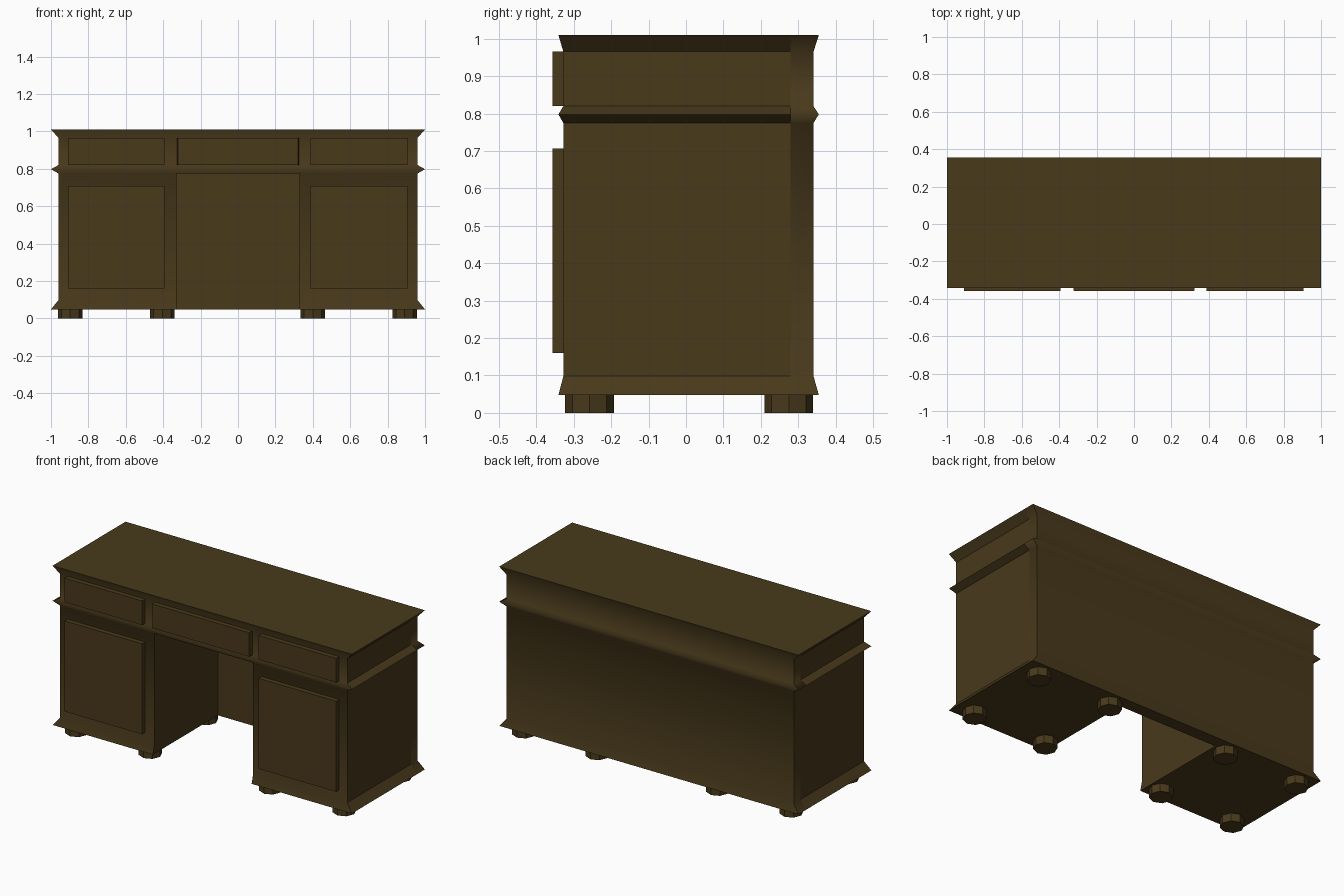
import bpy, bmesh
from math import cos, sin, pi

if "Cube" in bpy.data.objects:
    bpy.data.objects.remove(bpy.data.objects["Cube"])

wood = bpy.data.materials.new("dark_wood")
wood.diffuse_color = (0.065, 0.041, 0.011, 1)
wood.use_nodes = True
wood.node_tree.nodes["Principled BSDF"].inputs["Base Color"].default_value = wood.diffuse_color


def finish(name, bm):
    bmesh.ops.recalc_face_normals(bm, faces=bm.faces)
    me = bpy.data.meshes.new(name)
    bm.to_mesh(me)
    bm.free()
    me.materials.append(wood)
    ob = bpy.data.objects.new(name, me)
    bpy.context.collection.objects.link(ob)
    return ob


def prism(name, low, high):
    """Solid between two matching rings of points."""
    bm = bmesh.new()
    a = [bm.verts.new(p) for p in low]
    b = [bm.verts.new(p) for p in high]
    bm.faces.new(a)
    bm.faces.new(b)
    n = len(a)
    for i in range(n):
        bm.faces.new((a[i], a[(i + 1) % n], b[(i + 1) % n], b[i]))
    return finish(name, bm)


# Desk body: moulded profile lofted upward, U-shaped around the kneehole
KNEE, PANEL = 0.33, 0.28
NARROW, WIDE = (0.96, -0.328, 0.341), (1.0, -0.341, 0.355)
levels = [(0.048, WIDE), (0.098, NARROW), (0.775, NARROW), (0.798, WIDE),
          (0.82, NARROW), (0.966, NARROW), (1.01, WIDE)]

bm = bmesh.new()
rings = []
for z, (x, f, b) in levels:
    outline = [(-x, f), (-KNEE, f), (-KNEE, PANEL), (KNEE, PANEL), (KNEE, f),
               (x, f), (x, PANEL), (x, b), (-x, b), (-x, PANEL)]
    # above the kneehole its two inner corners are not needed
    rings.append([None if z > 0.78 and i in (2, 3) else bm.verts.new((px, py, z))
                  for i, (px, py) in enumerate(outline)])

SMOOTH = (0, 1, 4, 6, 7, 8)   # front, back and rear corner strips
for lo, hi in zip(rings, rings[1:]):
    above = hi[2] is None
    for i in range(10):
        if above and i in (2, 3):
            continue
        j = 4 if above and i == 1 else (i + 1) % 10
        face = bm.faces.new((lo[i], lo[j], hi[j], hi[i]))
        face.smooth = i in SMOOTH and (above or i != 1)
# underside, kneehole ceiling and desktop
bm.faces.new(rings[0])
bm.faces.new([rings[2][i] for i in (1, 2, 3, 4)])
bm.faces.new([v for v in rings[-1] if v])
# crisp vertical back corners
for e in bm.edges:
    if all(v.co.y > 0.3 for v in e.verts) and e.verts[0].co.z != e.verts[1].co.z:
        e.smooth = False
finish("desk_body", bm)


# Drawer and door fronts
def front_panel(name, x0, x1, z0, z1, taper=0.0):
    def ring(y, t):
        return [(x0 + t, y, z0), (x1 - t, y, z0), (x1 - t, y, z1), (x0 + t, y, z1)]
    prism(name, ring(-0.32, 0), ring(-0.357, taper))


front_panel("centre_drawer", -0.328, 0.328, 0.82, 0.966, 0.006)
for side, x0, x1 in (("left", -0.908, -0.392), ("right", 0.387, 0.906)):
    front_panel(side + "_drawer", x0, x1, 0.82, 0.966)
    front_panel(side + "_door", x0, x1, 0.16, 0.707)

# Octagonal feet, four under each pedestal
for cx in (-0.897, -0.405, 0.4, 0.891):
    for cy in (-0.258, 0.275):
        def circle(z):
            return [(cx + 0.065 * cos(k * pi / 4), cy + 0.065 * sin(k * pi / 4), z)
                    for k in range(8)]
        prism("foot", circle(0), circle(0.05))
